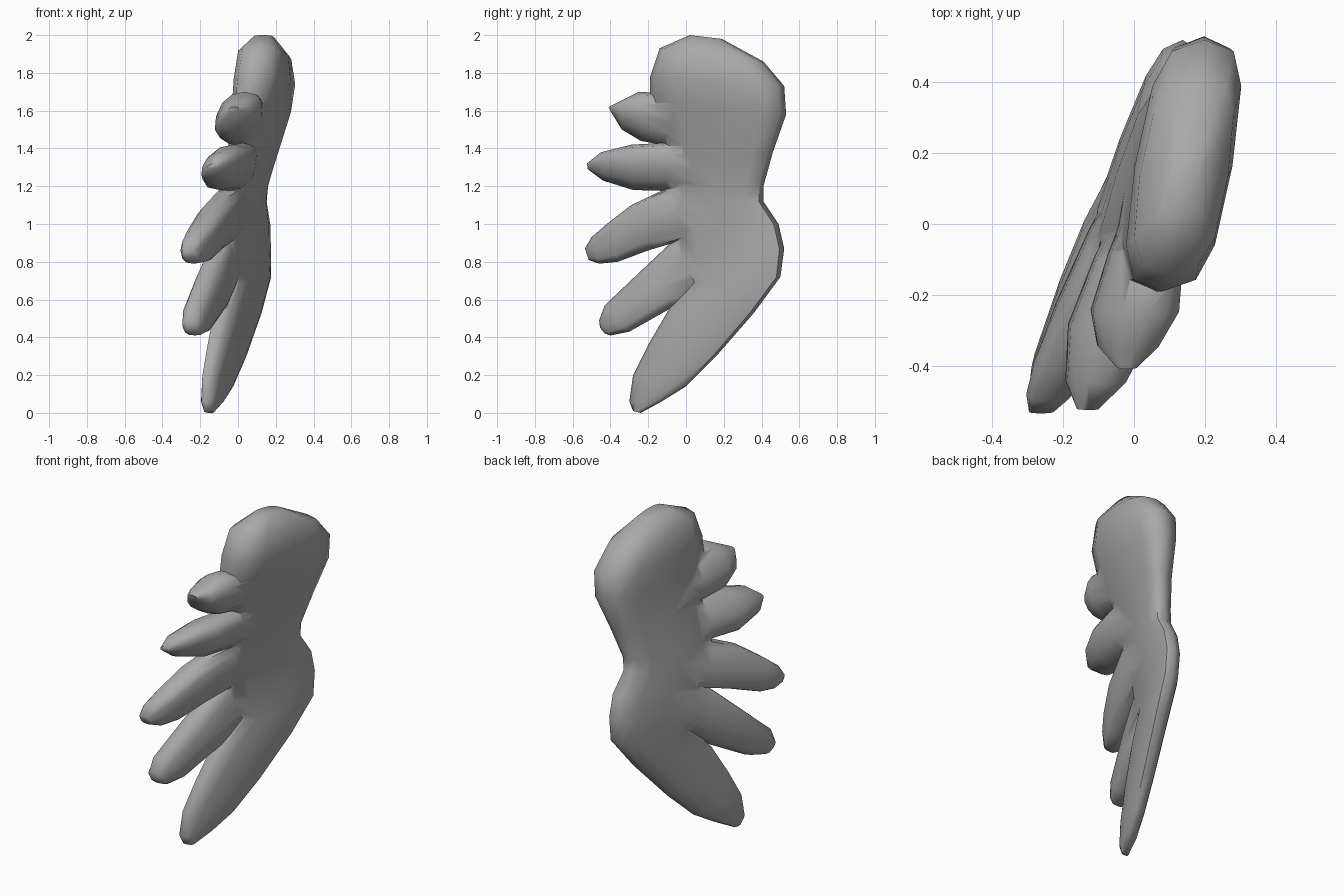
import bpy, bmesh, math

SIDES = 12
grey = bpy.data.materials.new("soft_grey")
grey.diffuse_color = (0.4, 0.4, 0.4, 1)


def lean(y, z):
    """Sideways position of the curved mid-surface of the wing."""
    rows = [(0, -0.05, 0.4), (0.45, -0.05, 0.4), (0.87, -0.06, 0.38), (1.2, -0.015, 0.32),
            (1.55, 0.075, 0.23), (1.75, 0.112, 0.17), (2.0, 0.125, 0.15)]
    z = min(max(z, 0), 1.999)
    for (z0, c0, s0), (z1, c1, s1) in zip(rows, rows[1:]):
        if z < z1:
            t = (z - z0) / (z1 - z0)
            return c0 + (c1 - c0) * t + (s0 + (s1 - s0) * t) * y


def loft(name, fullness, dx, sections):
    """Closed skin through rounded sections: (edge y, z, other edge y, z, half thickness)."""
    bm = bmesh.new()
    rings = []
    for ya, za, yb, zb, h in sections:
        ring = []
        for i in range(SIDES):
            a = 2 * math.pi * i / SIDES
            k = math.copysign(abs(math.cos(a)) ** fullness, math.cos(a))
            s = math.copysign(abs(math.sin(a)) ** fullness, math.sin(a))
            if i % (SIDES // 2) == 0:
                s = 0
            if i % (SIDES // 2) == SIDES // 4:
                k = 0
            y = (ya + yb) / 2 + (ya - yb) / 2 * k
            z = (za + zb) / 2 + (za - zb) / 2 * k
            ring.append(bm.verts.new((lean(y, z) + dx + h * s, y, z)))
        rings.append(ring)
    for r0, r1 in zip(rings, rings[1:]):
        for i in range(SIDES):
            j = (i + 1) % SIDES
            bm.faces.new((r0[i], r0[j], r1[j], r1[i]))
    bm.faces.new(rings[0])
    bm.faces.new(rings[-1])
    bmesh.ops.recalc_face_normals(bm, faces=bm.faces)
    mesh = bpy.data.meshes.new(name)
    bm.to_mesh(mesh)
    bm.free()
    mesh.materials.append(grey)
    ob = bpy.data.objects.new(name, mesh)
    bpy.context.collection.objects.link(ob)
    return ob


# Wing arm that runs down into the longest feather
wing = loft("wing", 0.66, 0, [
    (0.19, 1.98, 0.02, 2.0, 0.05), (0.41, 1.86, -0.14, 1.93, 0.125),
    (0.52, 1.73, -0.19, 1.78, 0.138), (0.53, 1.58, -0.19, 1.65, 0.122),
    (0.46, 1.38, -0.12, 1.42, 0.095), (0.41, 1.2, -0.13, 1.2, 0.08),
    (0.41, 1.12, -0.12, 1.08, 0.077), (0.49, 1.0, -0.06, 0.93, 0.075),
    (0.52, 0.87, -0.04, 0.8, 0.073), (0.50, 0.72, 0.03, 0.69, 0.073),
    (0.36, 0.53, -0.09, 0.55, 0.068), (0.16, 0.3, -0.2, 0.36, 0.06),
    (0.0, 0.14, -0.28, 0.2, 0.05), (-0.13, 0.06, -0.3, 0.06, 0.042),
    (-0.24, 0.0, -0.28, 0.01, 0.022)])

# Shorter feathers fanned along the trailing edge, root to tip
feathers = [
    loft("feather_top", 0.88, -0.02, [
        (0.12, 1.62, 0.12, 1.4, 0.06), (-0.08, 1.69, -0.08, 1.41, 0.1),
        (-0.25, 1.7, -0.24, 1.44, 0.12), (-0.35, 1.65, -0.34, 1.5, 0.085),
        (-0.41, 1.62, -0.395, 1.59, 0.03)]),
    loft("feather_upper", 0.84, 0.01, [
        (0.12, 1.41, 0.12, 1.17, 0.055), (-0.1, 1.43, -0.1, 1.175, 0.098),
        (-0.29, 1.42, -0.28, 1.18, 0.115), (-0.45, 1.38, -0.44, 1.23, 0.08),
        (-0.525, 1.32, -0.52, 1.29, 0.03)]),
    loft("feather_middle", 0.65, 0, [
        (0.15, 1.19, 0.18, 0.95, 0.05), (-0.09, 1.195, 0.0, 0.92, 0.083),
        (-0.29, 1.1, -0.2, 0.86, 0.09), (-0.42, 1.0, -0.36, 0.8, 0.08),
        (-0.5, 0.93, -0.46, 0.79, 0.062), (-0.535, 0.87, -0.515, 0.81, 0.038)]),
    loft("feather_lower", 0.72, -0.018, [
        (0.08, 1.0, 0.25, 0.78, 0.045), (-0.06, 0.92, 0.08, 0.68, 0.068),
        (-0.24, 0.75, -0.07, 0.56, 0.075), (-0.43, 0.57, -0.3, 0.43, 0.066),
        (-0.46, 0.49, -0.4, 0.41, 0.052), (-0.455, 0.45, -0.43, 0.42, 0.03)]),
]

# Merge the feathers into the wing as one skin
bpy.context.view_layer.objects.active = wing
for f in feathers:
    mod = wing.modifiers.new("join", 'BOOLEAN')
    mod.operation = 'UNION'
    mod.solver = 'EXACT'
    mod.object = f
    bpy.ops.object.modifier_apply(modifier=mod.name)
    bpy.data.objects.remove(f)

wing.select_set(True)
bpy.ops.object.shade_smooth_by_angle(angle=math.radians(60))
